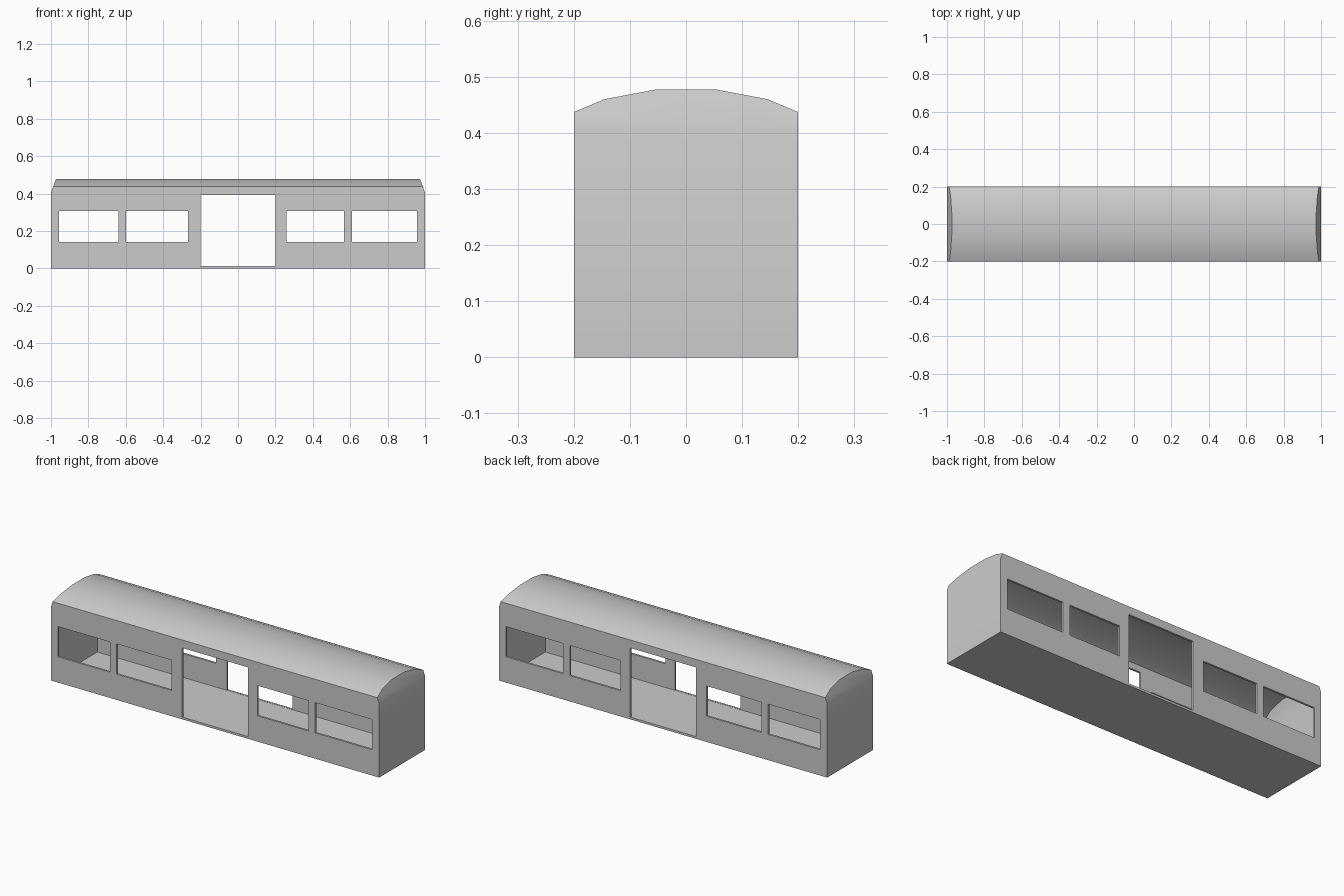
import bpy, bmesh, math
from mathutils import Vector

if "Cube" in bpy.data.objects:
    bpy.data.objects.remove(bpy.data.objects["Cube"])

T = 0.011  # wall thickness


def make_object(name, bm):
    bmesh.ops.recalc_face_normals(bm, faces=bm.faces[:])
    mesh = bpy.data.meshes.new(name)
    bm.to_mesh(mesh)
    bm.free()
    obj = bpy.data.objects.new(name, mesh)
    bpy.context.collection.objects.link(obj)
    return obj


def carriage_solid(name, t):
    """Vaulted prism inset by t, with the tops of both ends raked inward."""
    half = [(0.2 - t, t), (0.2 - t, 0.437 - t * 0.8), (0.145, 0.46 - t), (0.055, 0.477 - t)]
    profile = half + [(-y, z) for y, z in reversed(half)]
    bm = bmesh.new()
    face = bm.faces.new([bm.verts.new((-1 + t, y, z)) for y, z in profile])
    ext = bmesh.ops.extrude_face_region(bm, geom=[face])["geom"]
    # keep the starting cap so the prism is closed
    if face.is_valid is False or len([f for f in bm.faces if len(f.verts) == 8]) < 2:
        start = [v for v in bm.verts if v not in ext]
        bmesh.ops.contextual_create(bm, geom=start)
    bmesh.ops.translate(bm, verts=[v for v in ext if isinstance(v, bmesh.types.BMVert)],
                        vec=(2 - 2 * t, 0, 0))
    for s in (-1, 1):
        cut = bmesh.ops.bisect_plane(
            bm, geom=bm.verts[:] + bm.edges[:] + bm.faces[:],
            plane_co=(s * (1 - t), 0, 0.405), plane_no=Vector((s * 0.072, 0, 0.026)).normalized(),
            clear_outer=True)["geom_cut"]
        edges = [e for e in bm.edges if e.is_boundary]
        bmesh.ops.holes_fill(bm, edges=edges, sides=0)
    return make_object(name, bm)


def opening(name, x0, x1, z0, z1):
    bm = bmesh.new()
    bmesh.ops.create_cube(bm, size=1)
    for v in bm.verts:
        v.co = (x1 if v.co.x > 0 else x0, v.co.y * 0.6, z1 if v.co.z > 0 else z0)
    return make_object(name, bm)


# Hollow carriage body
body = carriage_solid("carriage_body", 0)
cutters = [carriage_solid("interior_cutter", T)]

# Doorway and windows, cut through both sides
cutters.append(opening("doorway_cutter", -0.2, 0.2, T + 0.001, 0.393))
for x0, x1 in [(-0.957, -0.64), (-0.6, -0.266), (0.258, 0.568), (0.61, 0.957)]:
    cutters.append(opening("window_cutter", x0, x1, 0.142, 0.308))

bpy.context.view_layer.objects.active = body
for c in cutters:
    c.hide_render = True
    m = body.modifiers.new(c.name, "BOOLEAN")
    m.operation = "DIFFERENCE"
    m.solver = "EXACT"
    m.object = c
    bpy.ops.object.modifier_apply(modifier=m.name)
    bpy.data.objects.remove(c)

# Smooth roof, crisp corners
bpy.ops.object.select_all(action="DESELECT")
body.select_set(True)
bpy.ops.object.shade_smooth_by_angle(angle=math.radians(30))
